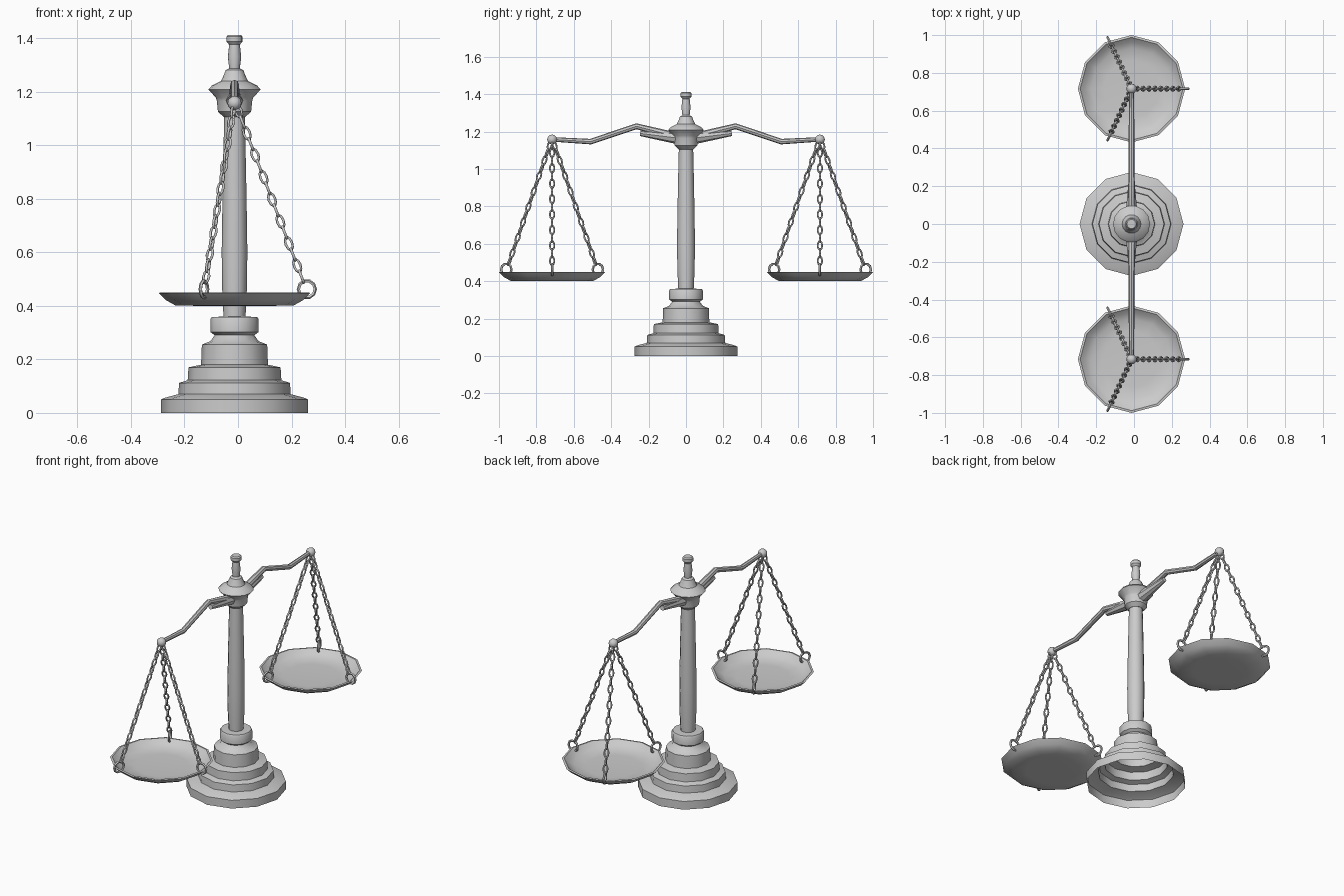
import bpy, bmesh, math
from mathutils import Vector, Matrix

if "Cube" in bpy.data.objects:
    bpy.data.objects.remove(bpy.data.objects["Cube"])

CX = -0.013          # the post axis sits slightly left of the overall centre
ARM_Y = 0.716        # distance of the pan centres from the post
CHAIN_ANGLES = (0, 115, 245)


def finish(name, bm, mirror=False, angle=35):
    bmesh.ops.recalc_face_normals(bm, faces=bm.faces)
    me = bpy.data.meshes.new(name)
    bm.to_mesh(me)
    bm.free()
    ob = bpy.data.objects.new(name, me)
    bpy.context.collection.objects.link(ob)
    ob.location.x = CX
    if mirror:
        mod = ob.modifiers.new("both_sides", 'MIRROR')
        mod.use_axis = (False, True, False)
    bpy.ops.object.select_all(action='DESELECT')
    ob.select_set(True)
    bpy.context.view_layer.objects.active = ob
    bpy.ops.object.shade_smooth_by_angle(angle=math.radians(angle))
    return ob


def skin(bm, rings, closed=False):
    """Bridge a list of vertex rings with quads."""
    n = len(rings[0])
    pairs = list(zip(rings, rings[1:])) + ([(rings[-1], rings[0])] if closed else [])
    for a, b in pairs:
        for i in range(n):
            j = (i + 1) % n
            bm.faces.new((a[i], a[j], b[j], b[i]))


def lathe(bm, profile, sides, centre=(0, 0), cap_start=False, cap_end=True):
    rings = []
    for r, z in profile:
        rings.append([bm.verts.new((centre[0] + r * math.cos(2 * math.pi * i / sides),
                                    centre[1] + r * math.sin(2 * math.pi * i / sides), z))
                      for i in range(sides)])
    skin(bm, rings)
    if cap_start:
        bm.faces.new(rings[0])
    if cap_end:
        bm.faces.new(rings[-1])


def rod(bm, path, sides=8):
    """Tapered rod through (y, z, radius) points in the x = 0 plane."""
    pts = [Vector((0, y, z)) for y, z, _ in path]
    rings = []
    for k, p in enumerate(pts):
        t = (pts[min(k + 1, len(pts) - 1)] - pts[max(k - 1, 0)]).normalized()
        up = Vector((1, 0, 0)).cross(t)
        r = path[k][2]
        rings.append([bm.verts.new(p + Vector((r * math.cos(a), 0, 0)) + up * r * math.sin(a))
                      for a in (2 * math.pi * i / sides for i in range(sides))])
    skin(bm, rings)
    bm.faces.new(rings[0])
    bm.faces.new(rings[-1])


def link(bm, mat, half_w, half_l, tube, seg=10, sides=5):
    """Oval ring lying in the local xz plane, long axis z."""
    rings = []
    for i in range(seg):
        a = 2 * math.pi * i / seg
        c, s = math.cos(a), math.sin(a)
        rings.append([bm.verts.new(mat @ Vector((
            c * (half_w + tube * math.cos(b)), tube * math.sin(b),
            s * (half_l + tube * math.cos(b)))))
            for b in (2 * math.pi * k / sides for k in range(sides))])
    skin(bm, rings, closed=True)


# Stepped base, hollow underneath
bm = bmesh.new()
lathe(bm, [(.275, 0), (.275, .05), (.262, .056), (.21, .07), (.207, .112), (.175, .122),
           (.172, .17), (.125, .18), (.122, .255), (.09, .268), (.074, .29), (.09, .302),
           (.09, .35), (.085, .358), (.04, .36)], 12)
finish("base", bm)

# Post with a slight swell
bm = bmesh.new()
lathe(bm, [(.041, .355), (.046, .46), (.048, .6), (.045, .8), (.041, 1.0), (.038, 1.12)], 12)
finish("post", bm)

# Capital and finial
bm = bmesh.new()
lathe(bm, [(.04, 1.105), (.062, 1.125), (.066, 1.165), (.07, 1.178), (.098, 1.208), (.085, 1.222),
           (.05, 1.24), (.04, 1.262), (.033, 1.28), (.02, 1.287), (.025, 1.33), (.02, 1.375),
           (.03, 1.387), (.03, 1.405), (.024, 1.412)], 14, cap_start=True)
finish("capital_and_finial", bm)

# Bent arms with a tapered bracket under each, and a ball at the tip
bm = bmesh.new()
rod(bm, [(.04, 1.17, .022), (.265, 1.228, .016), (.51, 1.146, .015), (ARM_Y, 1.158, .012)])
finish("beam_arms", bm, True)
bm = bmesh.new()
rod(bm, [(.03, 1.163, .034), (.245, 1.19, .014)])
finish("arm_brackets", bm, True)
bm = bmesh.new()
bmesh.ops.create_icosphere(bm, subdivisions=2, radius=.027,
                           matrix=Matrix.Translation((0, ARM_Y, 1.157)))
finish("arm_tip_balls", bm, True)

# Shallow dished pans
bm = bmesh.new()
lathe(bm, [(.15, .4), (.222, .402), (.258, .422), (.284, .448), (.272, .45),
           (.25, .43), (.215, .413), (.15, .409)], 12, (0, ARM_Y), cap_start=True)
finish("pans", bm, True)

# Rim rings and hanging chains
rings_bm, chain_bm = bmesh.new(), bmesh.new()
N = 16
for deg in CHAIN_ANGLES:
    turn = Matrix.Translation((0, ARM_Y, 0)) @ Matrix.Rotation(math.radians(deg), 4, 'Z')
    link(rings_bm, turn @ Matrix.Translation((.27, 0, .462)), .031, .031, .007)
    top, end = Vector((.006, 0, 1.148)), Vector((.258, 0, .488))
    d = end - top
    tilt = Matrix.Rotation(math.atan2(d.x, d.z), 4, 'Y')
    pitch = d.length / N
    for k in range(N):
        p = top + d * ((k + .5) / N)
        mat = turn @ Matrix.Translation(p) @ tilt @ Matrix.Rotation(math.pi / 2 * (k % 2), 4, 'Z')
        link(chain_bm, mat, .0115, pitch * .57, .0052, 10, 5)
finish("rim_rings", rings_bm, True, 50)
finish("chains", chain_bm, True, 80)
